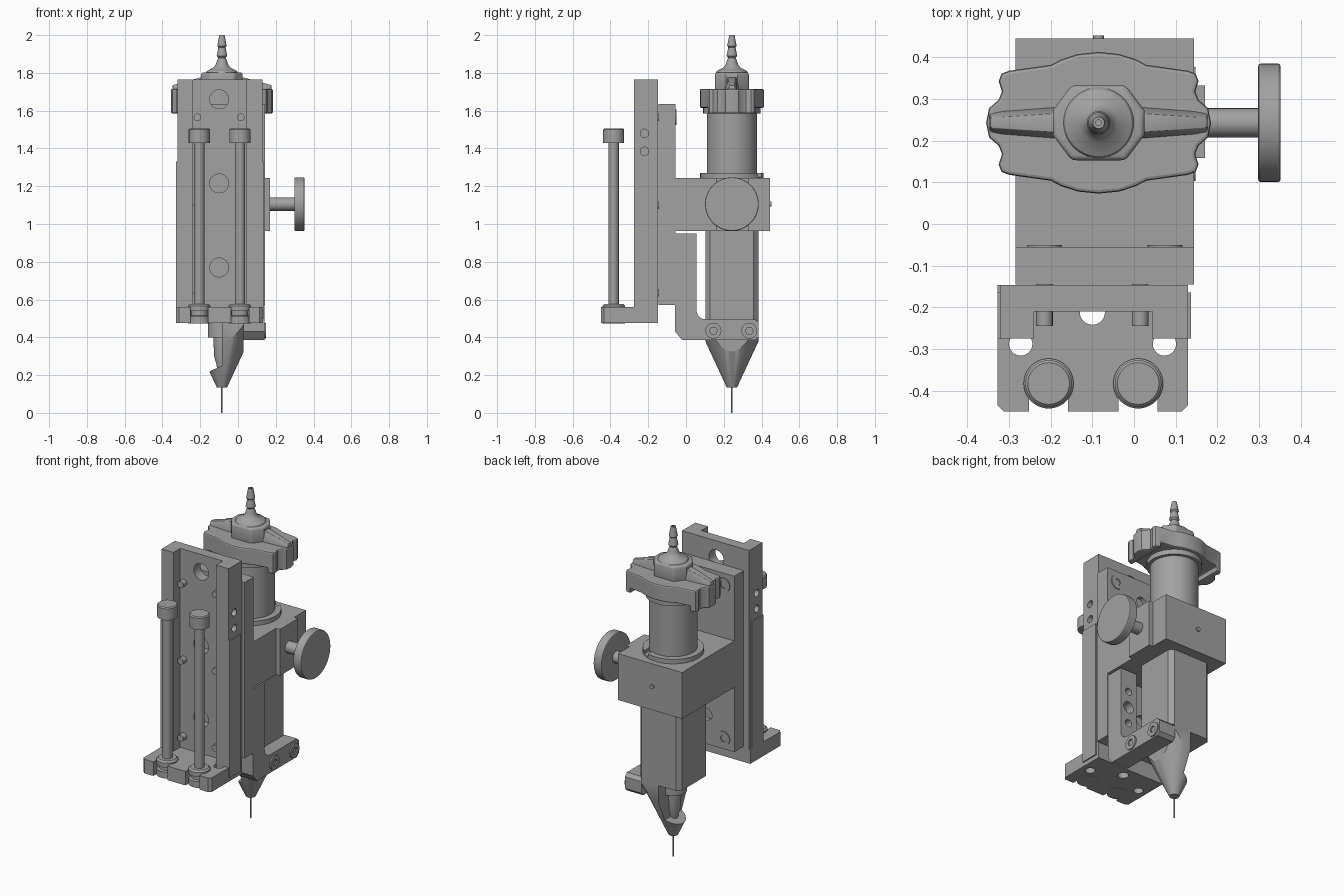
import bpy, bmesh, math
from mathutils import Vector

if "Cube" in bpy.data.objects:
    bpy.data.objects.remove(bpy.data.objects["Cube"])

grey = bpy.data.materials.new("machined grey")
grey.use_nodes = True
COLOUR = (0.36, 0.36, 0.36, 1)
grey.diffuse_color = COLOUR
grey.node_tree.nodes["Principled BSDF"].inputs["Base Color"].default_value = COLOUR

CX, CY = -0.085, 0.243      # axis of the syringe
KZ = 1.105                  # height of the knob


def finish(name, bm):
    bmesh.ops.recalc_face_normals(bm, faces=bm.faces)
    me = bpy.data.meshes.new(name)
    bm.to_mesh(me)
    bm.free()
    me.materials.append(grey)
    ob = bpy.data.objects.new(name, me)
    bpy.context.collection.objects.link(ob)
    return ob


def activate(ob):
    bpy.ops.object.select_all(action='DESELECT')
    ob.select_set(True)
    bpy.context.view_layer.objects.active = ob


def smooth(ob):
    activate(ob)
    bpy.ops.object.shade_smooth_by_angle(angle=math.radians(32))
    return ob


def prism(name, outline, a, b, axis='z'):
    """Extrude a 2D outline from a to b along an axis."""
    place = {'x': lambda u, v: (a, u, v), 'y': lambda u, v: (u, a, v),
             'z': lambda u, v: (u, v, a)}[axis]
    bm = bmesh.new()
    face = bm.faces.new([bm.verts.new(place(u, v)) for u, v in outline])
    ext = bmesh.ops.extrude_face_region(bm, geom=[face])
    move = Vector([b - a if c == axis else 0 for c in 'xyz'])
    bmesh.ops.translate(bm, vec=move, verts=[g for g in ext['geom'] if isinstance(g, bmesh.types.BMVert)])
    return finish(name, bm)


def box(name, x0, x1, y0, y1, z0, z1):
    return prism(name, [(x0, y0), (x1, y0), (x1, y1), (x0, y1)], z0, z1)


def rod(name, u, v, r, a, b, axis='z', n=32):
    ring = [(u + r * math.cos(t * math.tau / n), v + r * math.sin(t * math.tau / n)) for t in range(n)]
    return smooth(prism(name, ring, a, b, axis))


def lathe(name, x, y, profile, n=40):
    """Revolve (radius, height) points around a vertical axis."""
    bm = bmesh.new()
    rings = [[bm.verts.new((x + r * math.cos(i * math.tau / n), y + r * math.sin(i * math.tau / n), z))
              for i in range(n)] for r, z in profile]
    for lo, hi in zip(rings, rings[1:]):
        for i in range(n):
            j = (i + 1) % n
            bm.faces.new((lo[i], lo[j], hi[j], hi[i]))
    bm.faces.new(rings[0])
    bm.faces.new(rings[-1])
    return smooth(finish(name, bm))


def hull(name, points):
    bm = bmesh.new()
    for p in points:
        bm.verts.new(p)
    bmesh.ops.convex_hull(bm, input=bm.verts)
    return finish(name, bm)


def boolean(ob, *tools, op='DIFFERENCE'):
    for tool in tools:
        mod = ob.modifiers.new("cut", 'BOOLEAN')
        mod.operation, mod.object, mod.solver = op, tool, 'EXACT'
        activate(ob)
        bpy.ops.object.modifier_apply(modifier=mod.name)
        bpy.data.objects.remove(tool)
    return smooth(ob)


def bevel(ob, width, segments=3, angle=40):
    mod = ob.modifiers.new("bevel", 'BEVEL')
    mod.width, mod.segments, mod.angle_limit = width, segments, math.radians(angle)
    activate(ob)
    bpy.ops.object.modifier_apply(modifier=mod.name)
    return smooth(ob)


def socket_screw(name, u, v, r, a, b, axis):
    """Round head with a sunken hexagonal socket at end b."""
    head = rod(name, u, v, r, a, b, axis)
    step = 0.012 if b > a else -0.012
    boolean(head, rod("socket", u, v, r * 0.5, b - step, b + step, axis, 6))


# Front channel: U section with mounting holes
channel = prism("channel", [(-0.32, -0.147), (0.13, -0.147), (0.13, -0.275), (0.045, -0.275),
                            (0.045, -0.21), (-0.24, -0.21), (-0.24, -0.275), (-0.32, -0.275)], 0.5, 1.765)
boolean(channel, *[rod("hole", -0.1, z, 0.05, -0.3, -0.1, 'y') for z in (1.66, 1.215, 0.77)],
        *[rod("hole", -0.22, z, 0.022, x - 0.03, x + 0.03, 'x') for z in (1.48, 1.385) for x in (-0.32, 0.13)])
for name, x0, x1 in (("left_cover", 0.13, 0.137), ("right_cover", -0.328, -0.32)):
    box(name, x0, x1, -0.275, -0.165, 0.5, 1.33)

# Foot plate with slots for the long screws
foot = box("foot", -0.328, 0.13, -0.45, -0.147, 0.475, 0.56)
activate(foot)
cuts = [box("slot", x - 0.047, x + 0.047, -0.5, -0.375, 0.4, 0.6) for x in (-0.205, 0.01)]
cuts += [rod("slot_end", x, -0.375, 0.047, 0.4, 0.6) for x in (-0.205, 0.01)]
cuts += [rod("hole", x, -0.288, 0.028, 0.4, 0.6) for x in (-0.272, 0.073)]
cuts += [rod("hole", -0.1, -0.212, 0.03, 0.4, 0.6)]
boolean(foot, *cuts)
# Trim the foot's corners
for x, s in ((-0.328, 1), (0.13, -1)):
    boolean(foot, prism("corner", [(x - s * .01, -0.46), (x + s * .025, -0.46), (x - s * .01, -0.425)], 0.4, 0.6))

# Long adjusting screws with collars
for side, x in (("right", -0.205), ("left", 0.01)):
    lathe(side + "_long_screw", x, -0.383, [
        (0.06, 0.474), (0.06, 0.512), (0.044, 0.515), (0.044, 0.54), (0.06, 0.54), (0.06, 0.567),
        (0.05, 0.577), (0.027, 0.577), (0.027, 1.43), (0.056, 1.43), (0.056, 1.5), (0.05, 1.506)])

# Carriage plate and its through screws
carriage = box("carriage_plate", -0.285, 0.144, -0.145, -0.055, 0.57, 1.635)
boolean(carriage, *[rod("hole", -0.1, z, 0.035, -0.08, 0, 'y') for z in (1.5, 0.75)])
for x in (-0.215, 0.015):
    for z in (1.565, 1.1, 0.635):
        rod("carriage_pin", x, z, 0.02, -0.245, -0.14, 'y', 20)
for x in (-0.215, 0.075):
    for z in (1.565, 0.635):
        socket_screw("carriage_screw", x, z, 0.042, -0.06, -0.05, 'y')

# Clamp block with back pin
box("clamp_block", -0.285, 0.144, -0.056, 0.445, 0.962, 1.243)
rod("back_pin", CX, KZ, 0.013, 0.44, 0.452, 'y', 16)
box("knob_plate", 0.14, 0.17, 0.158, 0.332, 0.962, 1.243)

# Clamping knob
rod("knob_shaft", CY, KZ, 0.035, 0.165, 0.305, 'x')
bevel(rod("knob", CY, KZ, 0.142, 0.298, 0.352, 'x', 56), 0.006, 2)

# Lower arm with inner fillet
fillet = [(0.105 - 0.05 * math.sin(t * math.pi / 10), 0.545 - 0.05 * math.cos(t * math.pi / 10)) for t in range(6)]
arm = prism("lower_arm", [(-0.057, 0.95), (-0.057, 0.43), (-0.02, 0.385), (0.365, 0.385), (0.385, 0.405),
                          (0.385, 0.475), (0.365, 0.495)] + fillet + [(0.055, 0.95)], 0.03, 0.14, 'x')
boolean(arm, *[rod("hole", 0.085, z, r, 0, 0.1, 'y') for z, r in ((0.82, 0.022), (0.72, 0.035), (0.62, 0.022))])
for y in (0.145, 0.335):
    socket_screw("arm_screw", y, 0.435, 0.042, 0.13, 0.148, 'x')

# Nozzle body: chamfered square column trimmed by a cone, with a window at one side
h, c = 0.14, 0.115
square = [(h, -c), (h, c), (c, h), (-c, h), (-h, c), (-h, -c), (-c, -h), (c, -h)]
body = prism("nozzle_body", [(CX + u, CY + v) for u, v in square], 0.135, 0.97)
boolean(body, lathe("cone", CX, CY, [(0.025, 0.13), (0.42, 0.98)], 64), op='INTERSECT')
boolean(body, box("arm_seat", 0.03, 0.2, 0, 0.5, 0.3, 0.49),
        prism("window", [(-0.3, 0.21), (-0.15, 0.22), (CX, 0.25), (CX, 0.48), (-0.3, 0.48)], 0, 0.5, 'y'))
lathe("inner_tube", CX, CY, [(0.02, 0.2), (0.03, 0.26), (0.042, 0.3), (0.045, 0.4), (0.075, 0.4), (0.075, 0.485)])
rod("needle", CX, CY, 0.004, 0, 0.15, n=12)

# Syringe barrel and open collar ring
rod("barrel", CX, CY, 0.133, 1.23, 1.64, n=48)
ring = rod("collar_ring", CX, CY, 0.168, 1.24, 1.27, n=48)
boolean(ring, box("gap", CX + 0.06, CX + 0.1, CY + 0.08, CY + 0.2, 1.25, 1.3))
rod("barrel_flange", CX, CY, 0.152, 1.585, 1.64, n=48)

# Winged cap: quarter outline mirrored twice, ends reaching lower than the middle
quarter = [(0.27, 0.0), (0.263, 0.035), (0.24, 0.055), (0.232, 0.075), (0.24, 0.1), (0.233, 0.118),
           (0.215, 0.125), (0.115, 0.139), (0.09, 0.152), (0.05, 0.165), (0.0, 0.17)]
half = quarter + [(-u, v) for u, v in quarter[-2::-1]]
outline = half + [(u, -v) for u, v in half[-2:0:-1]]
cap = prism("cap", [(CX + u, CY + v) for u, v in outline], 1.585, 1.715)
boolean(cap, box("underside", CX - 0.2, CX + 0.2, 0, 0.5, 1.5, 1.615))
bevel(cap, 0.008, 2, 50)

# Raised centre and ridges of the cap
centre = [(0.11, 0.03), (0.065, 0.09), (-0.065, 0.09), (-0.11, 0.03),
          (-0.11, -0.03), (-0.065, -0.09), (0.065, -0.09), (0.11, -0.03)]
bevel(prism("cap_centre", [(CX + u, CY + v) for u, v in centre], 1.7, 1.802), 0.012)
for side, s in (("left", 1), ("right", -1)):
    pts = [(CX + s * u, CY + w * v, z) for w in (1, -1) for u, v, z in
           ((0.08, 0.042, 1.7), (0.08, 0.024, 1.785), (0.262, 0.028, 1.7), (0.262, 0.012, 1.735))]
    bevel(hull(side + "_ridge", pts), 0.006, 2)

# Hose nipple
lathe("hose_nipple", CX, CY, [
    (0.088, 1.795), (0.08, 1.81), (0.045, 1.828), (0.032, 1.845), (0.028, 1.86), (0.02, 1.88), (0.028, 1.89),
    (0.019, 1.935), (0.025, 1.942), (0.014, 2.0), (0.007, 2.0), (0.007, 1.96)])
